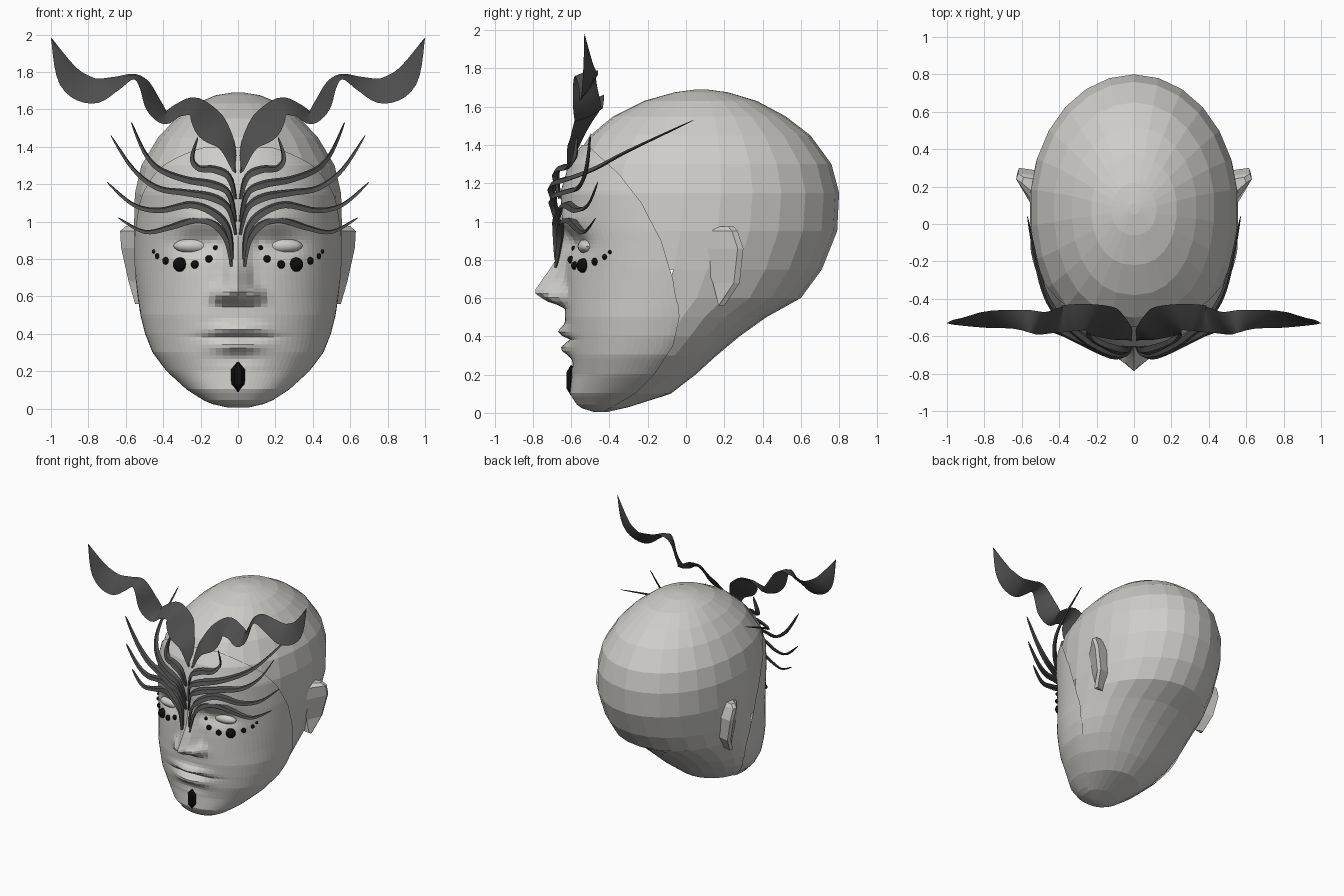
import bpy, bmesh, math
from mathutils import Vector

if "Cube" in bpy.data.objects:
    bpy.data.objects.remove(bpy.data.objects["Cube"], do_unlink=True)


def material(name, r, g, b):
    m = bpy.data.materials.new(name)
    m.use_nodes = True
    m.diffuse_color = (r, g, b, 1)
    bsdf = next(n for n in m.node_tree.nodes if n.type == "BSDF_PRINCIPLED")
    bsdf.inputs["Base Color"].default_value = (r, g, b, 1)
    return m


SKIN = material("pale grey", .62, .61, .58)
DARK = material("dark grey", .075, .075, .075)
BLACK = material("black", .004, .004, .004)


def finish(bm, name, mat, mirror=False, smooth=False):
    mesh = bpy.data.meshes.new(name)
    bm.to_mesh(mesh)
    bm.free()
    mesh.materials.append(mat)
    ob = bpy.data.objects.new(name, mesh)
    bpy.context.collection.objects.link(ob)
    if smooth:
        bpy.ops.object.select_all(action="DESELECT")
        ob.select_set(True)
        bpy.context.view_layer.objects.active = ob
        bpy.ops.object.shade_smooth_by_angle(angle=math.radians(40))
    if mirror:
        ob.modifiers.new("mirror", "MIRROR").use_mirror_merge = False
    return ob


def loft(name, rows, mat, closed=True, skip=None, **kw):
    """Skin rows of points; closed rows wrap round and get end caps."""
    bm = bmesh.new()
    grid = [[bm.verts.new(p) for p in row] for row in rows]
    n = len(rows[0])
    for a, b in zip(grid, grid[1:]):
        for j in range(n if closed else n - 1):
            k = (j + 1) % n
            quad = (a[j], a[k], b[k], b[j])
            if not (skip and skip(sum((v.co for v in quad), Vector()) / 4)):
                bm.faces.new(quad)
    if closed:
        bm.faces.new(grid[0][::-1])
        bm.faces.new(grid[-1])
        bmesh.ops.recalc_face_normals(bm, faces=bm.faces)
    return finish(bm, name, mat, **kw)


def lookup(table, z):
    """Linear interpolation of the columns after the first."""
    z = min(max(z, table[0][0]), table[-1][0])
    for a, b in zip(table, table[1:]):
        if z <= b[0]:
            f = (z - a[0]) / (b[0] - a[0])
            return [p + (q - p) * f for p, q in zip(a[1:], b[1:])]


# Head sections: height, front y, widest y, back y, half width
HEAD = [
    (.005, -.47, -.44, -.41, .04), (.03, -.55, -.42, -.3, .15),
    (.1, -.595, -.35, -.08, .26), (.2, -.585, -.25, .05, .37),
    (.3, -.6, -.18, .16, .445), (.4, -.61, -.12, .28, .485),
    (.5, -.62, -.08, .42, .51), (.6, -.62, -.02, .6, .525),
    (.75, -.615, .03, .71, .545), (.95, -.63, .08, .79, .56),
    (1.15, -.645, .1, .8, .555), (1.3, -.6, .1, .76, .52),
    (1.45, -.5, .1, .65, .43), (1.55, -.38, .1, .52, .335),
    (1.63, -.22, .09, .37, .23), (1.675, -.06, .08, .22, .12),
    (1.69, .05, .08, .11, .03)]
# Rear edge of the face shell, and nose projection, by height
RIM = [(0, -.44), (.1, -.27), (.2, -.17), (.35, -.07), (.5, -.035),
       (.7, -.05), (.9, -.1), (1.1, -.2), (1.25, -.32), (1.4, -.5)]
NOSE = [(.55, 0, .09), (.585, .1, .08), (.63, .165, .07), (.7, .12, .055),
        (.8, .05, .05), (.92, .015, .05), (1, 0, .05)]
BOX = .9
SHELL = .012


def ring_point(z, t, grow=0):
    front, mid, back, w = lookup(HEAD, z)
    c, s = math.cos(t), math.sin(t)
    if c > 0:
        x = math.copysign(abs(s) ** BOX, s)
        y = mid - (mid - front + grow) * c ** BOX
    else:
        x, y = s, mid - (back - mid + grow) * c
    return Vector(((w + grow) * x, y, z))


def bump(dx, sx, dz, sz):
    return math.exp(-(dx / sx) ** 2 - (dz / sz) ** 2)


def features(x, z):
    """Forward relief of the nose, eyes, brows and lips."""
    ax = abs(x)
    nose, width = lookup(NOSE, z)
    out = nose * math.exp(-(x / width) ** 2)
    out += .06 * bump(ax - .09, .04, z - .61, .035)
    out -= .055 * bump(ax - .22, .13, z - .88, .07)
    out -= .02 * bump(ax - .11, .04, z - .9, .05)
    out += .02 * bump(ax - .2, .13, z - 1.01, .05)
    out += .045 * bump(x, .13, z - .425, .03)
    out += .04 * bump(x, .11, z - .335, .03)
    out -= .025 * bump(x, .17, z - .38, .013)
    out -= .015 * bump(x, .13, z - .265, .035)
    return out


def face_y(x, z):
    front, mid, back, w = lookup(HEAD, z)
    s = min(1, abs(x) / (w + SHELL)) ** (1 / BOX)
    c = math.sqrt(1 - s * s) ** BOX
    return mid - (mid - front + SHELL) * c - features(x, z)


# Cranium, open behind the face shell
SIDES = 26
loft("cranium",
     [[ring_point(r[0], math.tau * j / SIDES) for j in range(SIDES)] for r in HEAD],
     SKIN, skip=lambda c: c.z < 1.4 and c.y < lookup(RIM, c.z)[0] - .1)

# Face shell
ROWS, COLS = 70, 48
face_rows = []
for i in range(ROWS + 1):
    z = .005 + 1.395 * i / ROWS
    front, mid, back, w = lookup(HEAD, z)
    rim = lookup(RIM, z)[0]
    ratio = (mid - rim) / ((mid - front) if rim < mid else (back - mid))
    limit = math.acos(max(-.95, min(.95, ratio)))
    row = []
    for j in range(COLS + 1):
        p = ring_point(z, limit * (2 * j / COLS - 1), SHELL)
        if p.y < mid:
            p.y -= features(p.x, z)
        row.append(p)
    face_rows.append(row)
loft("face", face_rows, SKIN, closed=False)


def ball(name, x, z, size, sink, mat):
    bm = bmesh.new()
    bmesh.ops.create_uvsphere(bm, u_segments=16, v_segments=10, radius=1)
    bmesh.ops.scale(bm, vec=size, verts=bm.verts)
    bmesh.ops.translate(bm, vec=(x, face_y(x, z) + sink, z), verts=bm.verts)
    finish(bm, name, mat, mirror=True, smooth=True)


# Closed eyes
ball("eye", .235, .87, (.11, .05, .04), .02, SKIN)

# Painted-look beads under the eyes
BEADS = [(.12, .86, .013), (.155, .8, .02), (.23, .77, .022), (.31, .77, .038),
         (.385, .79, .02), (.43, .815, .015), (.45, .84, .011)]
for i, (x, z, r) in enumerate(BEADS):
    ball(f"bead_{i + 1}", x, z, (r, r * .9, r), 0, BLACK)

# Ears: height, front y, back y, outer x
EAR = [(.56, .17, .2, .55), (.68, .14, .28, .585), (.86, .07, .3, .625),
       (.95, .1, .27, .63), (.975, .16, .25, .6)]
loft("ear", [[(.53, f, z), (x, b - .03, z), (x - .01, b, z), (.47, b - .02, z)]
             for z, f, b, x in EAR], SKIN, mirror=True)

# Chin gem
GEM = [(.09, .003), (.13, .037), (.21, .037), (.25, .003)]
loft("chin_gem", [[(r * math.sin(math.tau * k / 6 + math.pi / 6 * 3),
                    -.6 - .8 * r * math.cos(math.tau * k / 6 + math.pi / 6 * 3), z)
                   for k in range(6)] for z, r in GEM], BLACK)


def spline(pts, steps):
    """Catmull-Rom through rows of any length."""
    pts = [Vector(p) for p in pts]
    ext = [pts[0]] + pts + [pts[-1]]
    out = []
    for a, b, c, d in zip(ext, ext[1:], ext[2:], ext[3:]):
        for k in range(steps):
            t = k / steps
            out.append(b + (c - a) * (t / 2) + (a * 2 - b * 5 + c * 4 - d) * (t * t / 2)
                       + (b * 3 - a - c * 3 + d) * (t ** 3 / 2))
    return out + [pts[-1]]


def ribbon(name, rows, thick):
    """Rows: x, y, z, half width in the front plane, half lean in depth."""
    sections = []
    for i, r in enumerate(rows):
        c = Vector(r[:3])
        before, after = rows[max(i - 1, 0)], rows[min(i + 1, len(rows) - 1)]
        along = Vector(after[:3]) - Vector(before[:3])
        across = Vector((-along.z, 0, along.x)).normalized() * max(r[3], .002)
        across.y = r[4]
        normal = along.cross(across).normalized() * min(thick, across.length * .5)
        sections.append([c + across, c + normal, c - across, c - normal])
    loft(name, sections, DARK, mirror=True, smooth=True)


# Wavy horns
HORN = [(.015, -.62, 1.26, .01, 0), (.06, -.58, 1.41, .045, .04),
        (.145, -.53, 1.51, .085, .07), (.23, -.5, 1.61, .055, .07),
        (.32, -.5, 1.595, .035, .07), (.39, -.51, 1.555, .035, .07),
        (.45, -.52, 1.62, .045, .07), (.5, -.53, 1.73, .03, .06),
        (.56, -.52, 1.775, .015, .06), (.66, -.51, 1.735, .04, .05),
        (.78, -.51, 1.7, .07, .045), (.9, -.51, 1.77, .065, .03),
        (.998, -.53, 1.98, .002, 0)]
ribbon("horn", spline(HORN, 5), .01)

# Sweeping brow strands
STRANDS = {
    "hook_strand": [(.012, -.66, 1.12), (.05, -.68, 1.24), (.13, -.66, 1.28),
                    (.21, -.62, 1.285), (.245, -.58, 1.34), (.215, -.57, 1.45)],
    "temple_strand": [(.012, -.66, 1), (.05, -.7, 1.15), (.14, -.69, 1.2), (.28, -.61, 1.225),
                      (.42, -.47, 1.28), (.5, -.3, 1.37), (.57, .04, 1.53)],
    "upper_strand": [(.012, -.66, .93), (.05, -.69, 1.07), (.14, -.69, 1.13), (.28, -.63, 1.155),
                     (.43, -.56, 1.18), (.56, -.52, 1.28), (.68, -.5, 1.46)],
    "middle_strand": [(.03, -.68, .8), (.05, -.68, .95), (.12, -.67, 1.04), (.25, -.63, 1.09),
                      (.42, -.57, 1.06), (.56, -.51, 1.09), (.7, -.46, 1.21)],
    "lower_strand": [(.035, -.68, .76), (.06, -.66, .9), (.13, -.65, .99), (.23, -.61, 1.01),
                     (.36, -.57, .97), (.5, -.53, .945), (.64, -.47, 1.02)]}
for name, path in STRANDS.items():
    pts = spline(path, 5)
    rows = []
    for i, p in enumerate(pts):
        t = i / (len(pts) - 1)
        h = .026 * min(1, .25 + 2.5 * t) * (1 - t) ** .5
        rows.append((*p, h, h * 1.1))
    ribbon(name, rows, .012)
